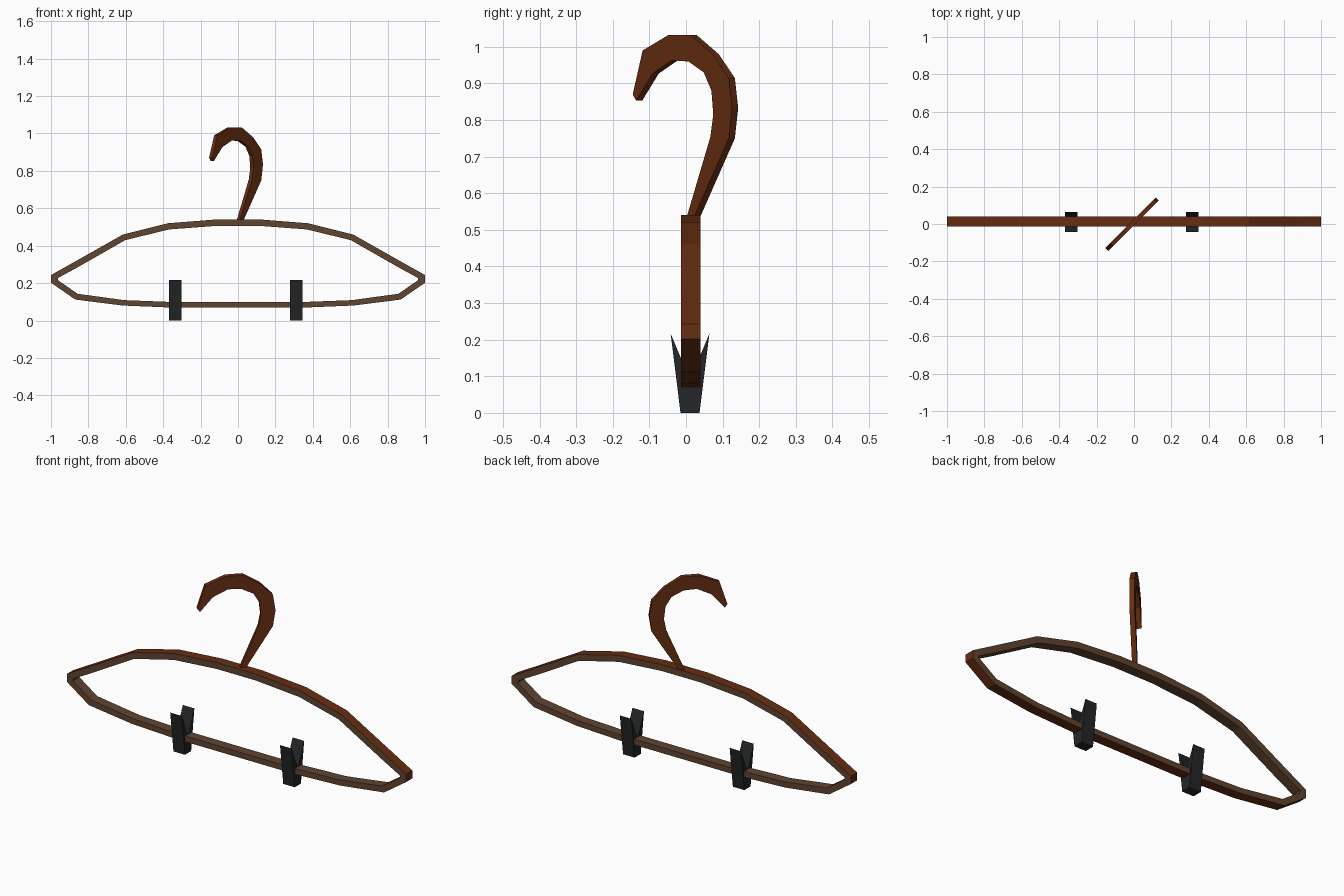
import bpy, bmesh
from mathutils import Vector

if "Cube" in bpy.data.objects:
    bpy.data.objects.remove(bpy.data.objects["Cube"])


def material(name, rgb):
    m = bpy.data.materials.new(name)
    m.diffuse_color = (*rgb, 1.0)
    m.use_nodes = True
    m.node_tree.nodes["Principled BSDF"].inputs["Base Color"].default_value = m.diffuse_color
    return m


RED_BROWN = material("red_brown_wood", (0.135, 0.027, 0.006))
GREY_BROWN = material("dull_brown_wood", (0.118, 0.058, 0.030))
BLACK = material("black_plastic", (0.017, 0.019, 0.020))


def strip(name, outer, inner, closed, place, mats):
    """Flat band between two outlines, thickened; place(u, z, side) gives the 3D point."""
    bm = bmesh.new()
    rows = [[bm.verts.new(place(u, z, s)) for u, z in line]
            for line, s in ((outer, -1), (inner, -1), (inner, 1), (outer, 1))]
    n = len(outer)
    for i in range(n if closed else n - 1):
        j = (i + 1) % n
        for k in range(4):
            a, b = rows[k], rows[(k + 1) % 4]
            bm.faces.new((a[i], a[j], b[j], b[i]))
    if not closed:
        for e in (0, n - 1):
            bm.faces.new([r[e] for r in rows])
    return finish(name, bm, mats)


def finish(name, bm, mats):
    bmesh.ops.recalc_face_normals(bm, faces=bm.faces)
    me = bpy.data.meshes.new(name)
    bm.to_mesh(me)
    bm.free()
    for m in mats:
        me.materials.append(m)
    ob = bpy.data.objects.new(name, me)
    bpy.context.collection.objects.link(ob)
    return ob


def mirrored(half):
    return half + [(-x, z) for x, z in reversed(half)]


# Hanger frame: closed ring, right half outlines from the top down
outer = mirrored([(.12, .54), (.375, .52), (.615, .46), (.87, .316), (1.0, .243),
                  (1.0, .202), (.87, .112), (.615, .08), (.35, .069)])
inner = mirrored([(.115, .506), (.368, .487), (.602, .43), (.853, .287), (.963, .227),
                  (.963, .216), (.858, .143), (.61, .109), (.35, .099)])
frame = strip("hanger_frame", outer, inner, True,
              lambda x, z, s: (x, .0135 + s * .0265, z), [GREY_BROWN, RED_BROWN])
# Outer rim is the redder wood
for p in frame.data.polygons:
    away = p.center - Vector((0, .0135, .3))
    if abs(p.normal.y) < .5 and p.normal.dot(away) > 0:
        p.material_index = 1

# Hook: flat curved blade turned 45 degrees
hook_outer = [(.023, .53), (.12, .75), (.129, .833), (.12, .915), (.076, .98),
              (.016, 1.032), (-.045, 1.032), (-.115, .99), (-.142, .87)]
hook_inner = [(.004, .53), (.07, .754), (.078, .815), (.073, .88), (.052, .93),
              (.01, .96), (-.036, .963), (-.088, .927), (-.133, .853)]
strip("hook", hook_outer, hook_inner, False,
      lambda u, z, s: (u - .004 + s * .0085, u + .005 - s * .0085, z), [RED_BROWN])

# Clips: V-notched pegs on the lower bar
PEG = [(-.015, 0), (.037, 0), (.064, .217), (.011, .09), (-.042, .217)]
for name, x in (("left_clip", -.336), ("right_clip", .311)):
    bm = bmesh.new()
    ends = [[bm.verts.new((x + d, y, z)) for y, z in PEG] for d in (-.034, .034)]
    for e in ends:  # two faces per end keep the notch clean
        bm.faces.new((e[0], e[3], e[4]))
        bm.faces.new((e[0], e[1], e[3]))
        bm.faces.new((e[1], e[2], e[3]))
    for i in range(5):
        j = (i + 1) % 5
        bm.faces.new((ends[0][i], ends[0][j], ends[1][j], ends[1][i]))
    finish(name, bm, [BLACK])
